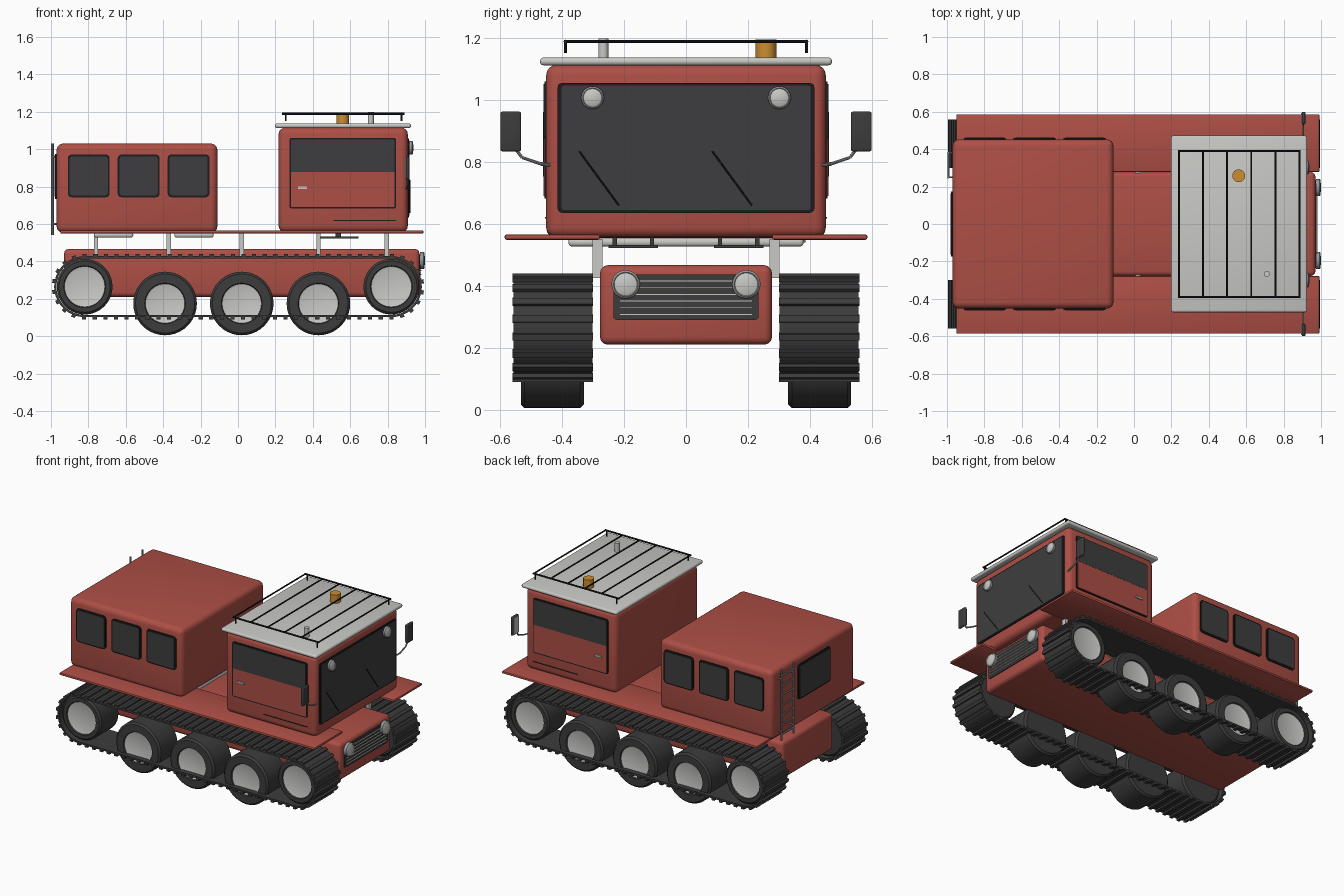
import bpy, bmesh, math
from mathutils import Vector, Matrix

cube = bpy.data.objects.get("Cube")
if cube:
    bpy.data.objects.remove(cube, do_unlink=True)


def material(name, r, g, b):
    m = bpy.data.materials.new(name)
    m.use_nodes = True
    m.diffuse_color = (r, g, b, 1)
    m.node_tree.nodes["Principled BSDF"].inputs["Base Color"].default_value = (r, g, b, 1)
    return m


RED = material("red paint", 0.42, 0.078, 0.06)
DARK = material("dark rubber", 0.045, 0.045, 0.045)
GLASS = material("dark glass", 0.048, 0.048, 0.05)
BLACK = material("black trim", 0.012, 0.012, 0.013)
GREY = material("light grey", 0.58, 0.58, 0.56)
STEEL = material("steel grey", 0.3, 0.31, 0.32)
AMBER = material("amber", 0.6, 0.27, 0.03)


def finish(name, bm, mats, smooth=True):
    bmesh.ops.recalc_face_normals(bm, faces=bm.faces)
    mesh = bpy.data.meshes.new(name)
    bm.to_mesh(mesh)
    bm.free()
    ob = bpy.data.objects.new(name, mesh)
    bpy.context.collection.objects.link(ob)
    for m in mats:
        mesh.materials.append(m)
    if smooth:
        bpy.ops.object.select_all(action='DESELECT')
        bpy.context.view_layer.objects.active = ob
        ob.select_set(True)
        bpy.ops.object.shade_smooth_by_angle(angle=math.radians(35))
    return ob


def box(name, xs, ys, zs, mat, bevel=0, axis=None, seg=3):
    """Box from ranges; bevels all edges, or only those along one axis."""
    bm = bmesh.new()
    spans = [sorted(r) for r in (xs, ys, zs)]
    size = [b - a for a, b in spans]
    mid = [(a + b) / 2 for a, b in spans]
    bmesh.ops.create_cube(bm, size=1, matrix=Matrix.Translation(mid) @ Matrix.Diagonal((*size, 1)))
    if bevel:
        edges = [e for e in bm.edges if axis is None
                 or abs((e.verts[0].co - e.verts[1].co)[axis]) > 1e-5]
        bmesh.ops.bevel(bm, geom=edges, offset=bevel, segments=seg, profile=0.5, affect='EDGES')
    return finish(name, bm, [mat], bool(bevel))


def rod(name, a, b, r, mat, n=8):
    a, b = Vector(a), Vector(b)
    d = b - a
    bm = bmesh.new()
    m = Matrix.Translation((a + b) / 2) @ d.to_track_quat('Z', 'Y').to_matrix().to_4x4()
    bmesh.ops.create_cone(bm, cap_ends=True, segments=n, radius1=r, radius2=r, depth=d.length, matrix=m)
    return finish(name, bm, [mat])


def lathe(name, profile, place, direction, mats, split=99, n=40):
    """Revolve (radius, height) points; segments from split on use the second material."""
    bm = bmesh.new()
    m = Matrix.Translation(place) @ Vector(direction).to_track_quat('Z', 'Y').to_matrix().to_4x4()
    rings = [[bm.verts.new(m @ Vector((r * math.cos(k * math.tau / n), r * math.sin(k * math.tau / n), h)))
              for k in range(n)] for r, h in profile]
    for i, (p, q) in enumerate(zip(rings, rings[1:])):
        for k in range(n):
            f = bm.faces.new((p[k], p[k - 1], q[k - 1], q[k]))
            f.material_index = int(i >= split)
    bm.faces.new(rings[0])
    bm.faces.new(rings[-1]).material_index = int(split < 99)
    return finish(name, bm, mats)


def lamp(name, x, y, z, r):
    lathe(name, [(r, 0), (r, 0.02), (r * 0.85, 0.026), (r * 0.8, 0.022), (r * 0.4, 0.028)],
          (x, y, z), (1, 0, 0), [STEEL, GREY], 2, 24)


# Hull and grille
box("hull", (-0.93, 0.97), (-0.278, 0.278), (0.21, 0.467), RED, 0.025)
box("grille_panel", (0.965, 0.976), (-0.235, 0.235), (0.29, 0.437), DARK, 0.012, 0)
for i in range(6):
    z = 0.308 + i * 0.0215
    box("grille_bar", (0.974, 0.982), (-0.215, 0.215), (z - 0.003, z + 0.003), GREY)

# Cabins and roof
box("rear_cabin", (-0.97, -0.11), (-0.452, 0.452), (0.553, 1.03), RED, 0.035, seg=4)
box("front_cab", (0.217, 0.908), (-0.452, 0.452), (0.556, 1.115), RED, 0.035, seg=4)
box("cab_roof", (0.198, 0.925), (-0.472, 0.472), (1.113, 1.138), GREY, 0.011)

# Windscreen, wipers and rear window
box("windscreen_frame", (0.9, 0.914), (-0.415, 0.415), (0.636, 1.056), BLACK, 0.015, 0)
box("windscreen", (0.905, 0.917), (-0.403, 0.403), (0.645, 1.047), GLASS, 0.01, 0)
for y in (-0.345, 0.085):
    rod("wiper", (0.918, y, 0.835), (0.918, y + 0.128, 0.66), 0.003, BLACK)
box("rear_window_frame", (-0.978, -0.96), (-0.175, 0.175), (0.735, 0.975), BLACK, 0.02, 0)
box("rear_window", (-0.981, -0.96), (-0.163, 0.163), (0.747, 0.963), GLASS, 0.015, 0)

# Roof rack
for i in range(6):
    x = 0.24 + i * 0.129
    rod("rack_slat", (x, -0.392, 1.19), (x, 0.392, 1.19), 0.005, BLACK)
for y in (-0.39, 0.39):
    rod("rack_rail", (0.235, y, 1.19), (0.89, y, 1.19), 0.006, BLACK)
    for x in (0.255, 0.875):
        rod("rack_post", (x, y, 1.152), (x, y, 1.19), 0.005, BLACK)
rod("beacon", (0.56, 0.258, 1.135), (0.56, 0.258, 1.196), 0.034, AMBER, 24)
rod("exhaust", (0.71, -0.267, 1.135), (0.71, -0.267, 1.2), 0.016, GREY, 16)

# Ladder on the rear
for y in (0.25, 0.38):
    rod("ladder_rail", (-0.992, y, 0.54), (-0.992, y, 1.03), 0.007, STEEL)
    for z in (0.6, 0.96):
        rod("ladder_bracket", (-0.992, y, z), (-0.96, y, z), 0.005, STEEL)
for i in range(7):
    z = 0.58 + i * 0.067
    rod("ladder_rung", (-0.992, 0.25, z), (-0.992, 0.38, z), 0.006, STEEL)

# Cross members under the rear cabin
for x in (-0.77, -0.34):
    box("cross_member", (x, x + 0.21), (-0.38, 0.38), (0.527, 0.556), GREY, 0.012)


def track(s):
    """Stadium belt with evenly spaced cleats."""
    half, R, cz, count, sub = 0.82, 0.163, 0.265, 76, 2
    straight, arc = 2 * half, math.pi * R
    total = 2 * (straight + arc)

    def at(d):
        side = 1 if d < straight + arc else -1
        d %= straight + arc
        if d < straight:
            p, a = Vector((d - half, 0, R)), 0
        else:
            a = (d - straight) / R
            p = Vector((half + R * math.sin(a), 0, R * math.cos(a)))
        n = Vector((math.sin(a), 0, math.cos(a)))
        return p * side + Vector((0, 0, cz)), n * side

    bm = bmesh.new()
    rows = []
    for i in range(count * sub):
        p, n = at(i * total / (count * sub))
        rows.append([bm.verts.new(p + n * o + Vector((0, s * y, 0)))
                     for o, y in ((0, 0.302), (0, 0.558), (-0.012, 0.558), (-0.012, 0.302))])
        if i % sub == 0:
            t = Vector((n.z, 0, -n.x))
            m = Matrix((t, Vector((0, 1, 0)), n)).transposed().to_4x4()
            m.translation = p + n * 0.005 + Vector((0, s * 0.43, 0))
            bmesh.ops.create_cube(bm, size=1, matrix=m @ Matrix.Diagonal((0.022, 0.26, 0.014, 1)))
    for i, row in enumerate(rows):
        for k in range(4):
            bm.faces.new((row[k], row[k - 1], rows[i - 1][k - 1], rows[i - 1][k]))
    finish("track", bm, [DARK], False)


def wheel(name, s, x, z, R, rim):
    lathe(name, [(rim, 0.33), (R - 0.012, 0.33), (R, 0.342), (R, 0.522), (R - 0.012, 0.534),
                 (rim + 0.004, 0.534), (rim, 0.526), (rim * 0.9, 0.522)],
          (x, 0, z), (0, s, 0), [DARK, GREY], 6)


for s in (-1, 1):
    # Running gear
    track(s)
    for x in (-0.82, 0.82):
        wheel("end_wheel", s, x, 0.265, 0.149, 0.108)
    for x in (-0.39, 0.02, 0.43):
        wheel("road_wheel", s, x, 0.175, 0.17, 0.105)

    # Fender and its struts
    box("fender", (-0.95, 0.992), (s * 0.278, s * 0.586), (0.549, 0.566), RED, 0.006, seg=2)
    for x in (-0.76, -0.37, 0.02, 0.43, 0.795):
        box("fender_strut", (x - 0.011, x + 0.011), (s * 0.27, s * 0.302), (0.425, 0.552), GREY)
    box("step", (0.43, 0.645), (s * 0.09, s * 0.25), (0.522, 0.532), DARK)
    for y in (0.11, 0.23):
        box("step_hanger", (0.52, 0.55), (s * (y - 0.007), s * (y + 0.007)), (0.525, 0.56), DARK)

    # Rear cabin side windows
    for x in (-0.91, -0.643, -0.376):
        box("side_window_frame", (x, x + 0.224), (s * 0.44, s * 0.459), (0.743, 0.972), BLACK, 0.02, 1)
        box("side_window", (x + 0.01, x + 0.214), (s * 0.44, s * 0.462), (0.753, 0.962), GLASS, 0.014, 1)

    # Cab door
    box("door_frame", (0.275, 0.846), (s * 0.44, s * 0.457), (0.683, 1.06), BLACK, 0.012, 1)
    box("door_panel", (0.283, 0.838), (s * 0.44, s * 0.46), (0.691, 0.878), RED)
    box("door_window", (0.283, 0.838), (s * 0.44, s * 0.461), (0.878, 1.052), GLASS, 0.008, 1)
    box("door_sill_line", (0.51, 0.846), (s * 0.44, s * 0.455), (0.617, 0.622), BLACK)
    box("door_handle", (0.32, 0.37), (s * 0.455, s * 0.468), (0.788, 0.8), GREY)

    # Mirror
    arm = [(0.9, s * 0.44, 0.79), (0.905, s * 0.465, 0.793), (0.905, s * 0.53, 0.815), (0.905, s * 0.565, 0.86)]
    for a, b in zip(arm, arm[1:]):
        rod("mirror_arm", a, b, 0.005, STEEL)
    box("mirror", (0.898, 0.916), (s * 0.533, s * 0.6), (0.835, 0.963), DARK, 0.006)
    box("mirror_glass", (0.894, 0.9), (s * 0.54, s * 0.593), (0.843, 0.955), GREY)

    # Lamps
    lamp("headlight", 0.972, s * 0.195, 0.405, 0.046)
    lamp("work_light", 0.91, s * 0.302, 1.008, 0.037)
